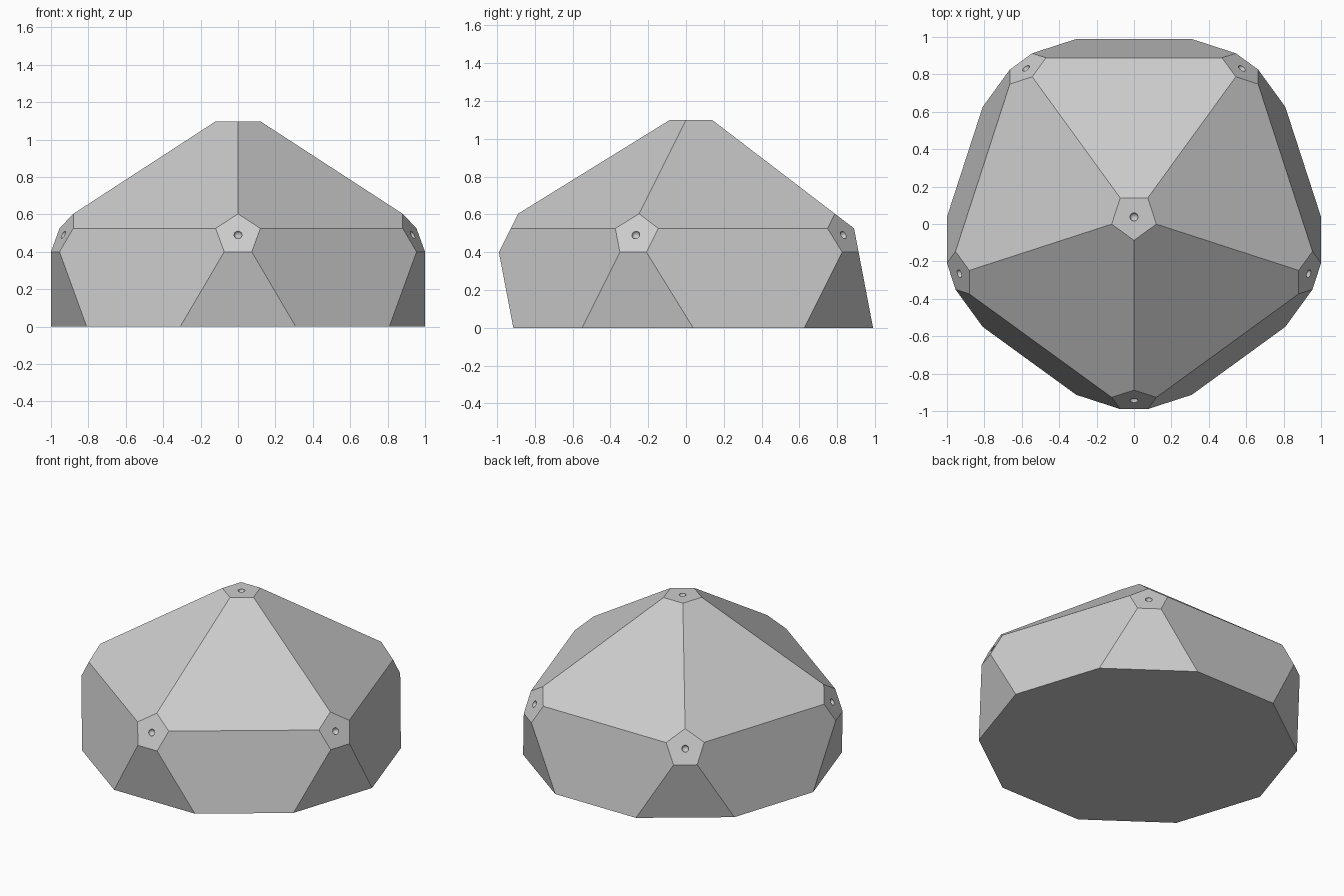
import bpy, bmesh, math
from mathutils import Matrix, Vector

default = bpy.data.objects.get("Cube")
if default:
    bpy.data.objects.remove(default, do_unlink=True)

RADIUS = 1.1756      # corner distance of the full icosahedron
CUT = 1.098          # distance of the truncating planes
CENTRE = Vector((0, 0.038, 0))
DENT = 0.022

grey = bpy.data.materials.new("plain_grey")
grey.use_nodes = True
grey.diffuse_color = (0.6, 0.6, 0.6, 1)
grey.node_tree.nodes["Principled BSDF"].inputs["Base Color"].default_value = (0.6, 0.6, 0.6, 1)


def make_object(name, bm):
    bmesh.ops.recalc_face_normals(bm, faces=bm.faces[:])
    mesh = bpy.data.meshes.new(name)
    bm.to_mesh(mesh)
    bm.free()
    mesh.materials.append(grey)
    obj = bpy.data.objects.new(name, mesh)
    bpy.context.collection.objects.link(obj)
    obj.location = CENTRE
    return obj


def slice_off(bm, point, normal):
    """Remove everything beyond a plane and cap the opening."""
    geom = bm.verts[:] + bm.edges[:] + bm.faces[:]
    cut = bmesh.ops.bisect_plane(bm, geom=geom, dist=1e-5, plane_co=point,
                                 plane_no=normal, clear_outer=True)
    edges = [e for e in cut["geom_cut"] if isinstance(e, bmesh.types.BMEdge)]
    bmesh.ops.edgeloop_fill(bm, edges=edges)


# Half icosahedron with a corner facing the front
body = bmesh.new()
bmesh.ops.create_icosphere(body, subdivisions=1, radius=RADIUS,
                           matrix=Matrix.Rotation(-math.pi / 2, 4, "Z"))
corners = [v.co.normalized() for v in body.verts if v.co.z > 0]
slice_off(body, Vector(), Vector((0, 0, -1)))

# Small pentagons in place of the corners
for d in corners:
    slice_off(body, d * CUT, d)
dome = make_object("faceted_dome", body)

# Small round dent in the middle of each pentagon
dents = bmesh.new()
for d in corners:
    turn = d.to_track_quat("Z", "Y").to_matrix().to_4x4()
    bmesh.ops.create_uvsphere(dents, u_segments=24, v_segments=13, radius=DENT,
                              matrix=Matrix.Translation(d * CUT) @ turn)
for f in dents.faces:
    f.smooth = True
cutter = make_object("dent_cutter", dents)
cutter.hide_render = True
cutter.hide_viewport = True

carve = dome.modifiers.new("dents", "BOOLEAN")
carve.operation = "DIFFERENCE"
carve.solver = "EXACT"
carve.object = cutter
